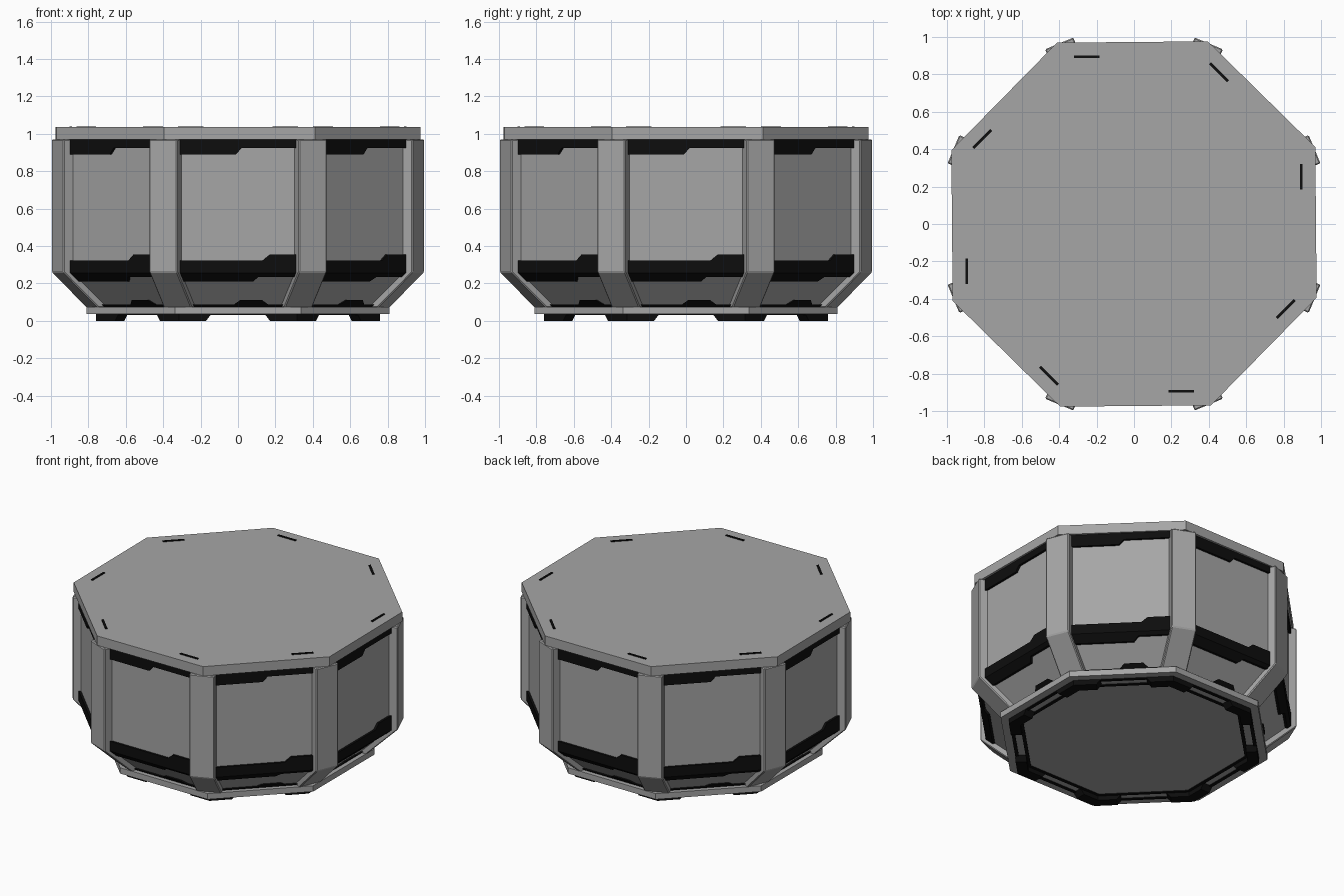
import bpy, bmesh
from math import pi, cos, sin, tan, radians
from mathutils import Vector, Matrix

cube = bpy.data.objects.get("Cube")
if cube:
    bpy.data.objects.remove(cube, do_unlink=True)


def material(name, value):
    m = bpy.data.materials.new(name)
    colour = (value, value, value, 1)
    m.use_nodes = True
    m.diffuse_color = colour
    m.node_tree.nodes["Principled BSDF"].inputs["Base Color"].default_value = colour
    return m


grey = material("grey metal", 0.38)
black = material("black trim", 0.004)

SIDES = 8
STEP = 2 * pi / SIDES
HALF = tan(STEP / 2)       # half side length per unit of apothem
WALL, BEND, FOOT = 0.945, 0.255, 0.07


def finish(name, bm, mat):
    bmesh.ops.recalc_face_normals(bm, faces=bm.faces)
    mesh = bpy.data.meshes.new(name)
    bm.to_mesh(mesh)
    bm.free()
    mesh.materials.append(mat)
    obj = bpy.data.objects.new(name, mesh)
    bpy.context.collection.objects.link(obj)
    return obj


def octagon(name, profile, mat, turn=0):
    """Solid octagonal stack from (apothem, z) rings."""
    bm = bmesh.new()
    rings = []
    for apothem, z in profile:
        r = apothem / cos(STEP / 2)
        angles = [STEP * (k + 0.5) + turn for k in range(SIDES)]
        rings.append([bm.verts.new((r * cos(a), r * sin(a), z)) for a in angles])
    bm.faces.new(rings[0])
    bm.faces.new(rings[-1])
    for low, high in zip(rings, rings[1:]):
        for k in range(SIDES):
            n = (k + 1) % SIDES
            bm.faces.new((low[k], low[n], high[n], high[k]))
    return finish(name, bm, mat)


def around(name, front, back, mat, turn=0):
    """Prism between two matching outlines, repeated on all eight sides."""
    bm = bmesh.new()
    for k in range(SIDES):
        rot = Matrix.Rotation(k * STEP + turn, 3, "Z")
        a = [bm.verts.new(rot @ Vector(p)) for p in front]
        b = [bm.verts.new(rot @ Vector(p)) for p in back]
        bm.faces.new(a)
        bm.faces.new(b)
        for i in range(len(a)):
            j = (i + 1) % len(a)
            bm.faces.new((a[i], a[j], b[j], b[i]))
    return finish(name, bm, mat)


def wall_at(z):
    return WALL - max(0, BEND - z)


def wall_trim(name, outline):
    """Trim lying on the wall; outline is (sideways, z) on the front side."""
    def place(offset):
        pts = []
        for t, z in outline:
            a = wall_at(z)
            limit = a * HALF - 0.01
            pts.append((max(-limit, min(limit, t)), -a - offset, z))
        return pts
    around(name, place(0.015), place(-0.02), black)


def upright_trim(name, outline, inner, outer):
    """Trim standing upright between two apothems."""
    around(name, [(t, -outer, z) for t, z in outline],
           [(t, -inner, z) for t, z in outline], black)


# Main shell, lid and base
octagon("body", [(wall_at(FOOT), FOOT), (WALL, BEND), (WALL, 0.98)], grey)
octagon("lid", [(0.973, 0.97), (0.973, 1.035)], grey, radians(0.5))
octagon("base", [(0.81, 0.035), (0.81, 0.075)], grey)

# Bent corner pillars
pillar = [(1.045, 0.97), (1.045, 0.26), (0.843, FOOT),
          (0.74, FOOT), (0.92, 0.25), (0.92, 0.97)]
w = 0.0815
pillars = around("corner_pillars", [(-w, -r, z) for r, z in pillar],
                 [(w, -r, z) for r, z in pillar], grey, STEP / 2)
bevel = pillars.modifiers.new("edge bevel", "BEVEL")
bevel.width = 0.006
bevel.segments = 1

# Stepped black trim on the walls
e = 0.37
wall_trim("upper_trim", [(-e, 0.97), (e, 0.97), (e, 0.925), (0.02, 0.925),
                         (-0.01, 0.89), (-e, 0.89)])
wall_trim("middle_trim", [(-e, BEND), (e, BEND), (e, 0.355), (0.17, 0.355),
                          (0.13, 0.322), (-e, 0.322)])
wall_trim("slope_trim", [(-e, BEND), (e, BEND), (e, 0.235), (0.11, 0.235),
                         (0.08, 0.21), (-e, 0.21)])
wall_trim("lower_trim", [(-e, FOOT), (e, FOOT), (e, 0.088), (0.16, 0.088),
                         (0.13, 0.11), (0.01, 0.11), (-0.02, 0.088), (-e, 0.088)])

# Narrow tabs through the lid
upright_trim("lid_tabs", [(0.18, 1.02), (0.325, 1.02), (0.32, 1.04), (0.185, 1.04)],
             0.888, 0.902)

# Twin thin rings and corner feet under the base
for name, apothem in (("outer_ring", 0.75), ("inner_ring", 0.685)):
    t, low = apothem * HALF, 0.03
    upright_trim(name, [(-t, low), (t, low), (t, 0.04), (-t, 0.04)],
                 apothem - 0.012, apothem + 0.01)
for side, label in ((-1, "right"), (1, "left")):
    def foot(apothem):
        end = apothem * HALF
        return [(side * t, -apothem, z) for t, z in
                ((0.14, 0.04), (0.17, 0.0), (end, 0.0), (end, 0.04))]
    around("foot_" + label, foot(0.76), foot(0.69), black)
